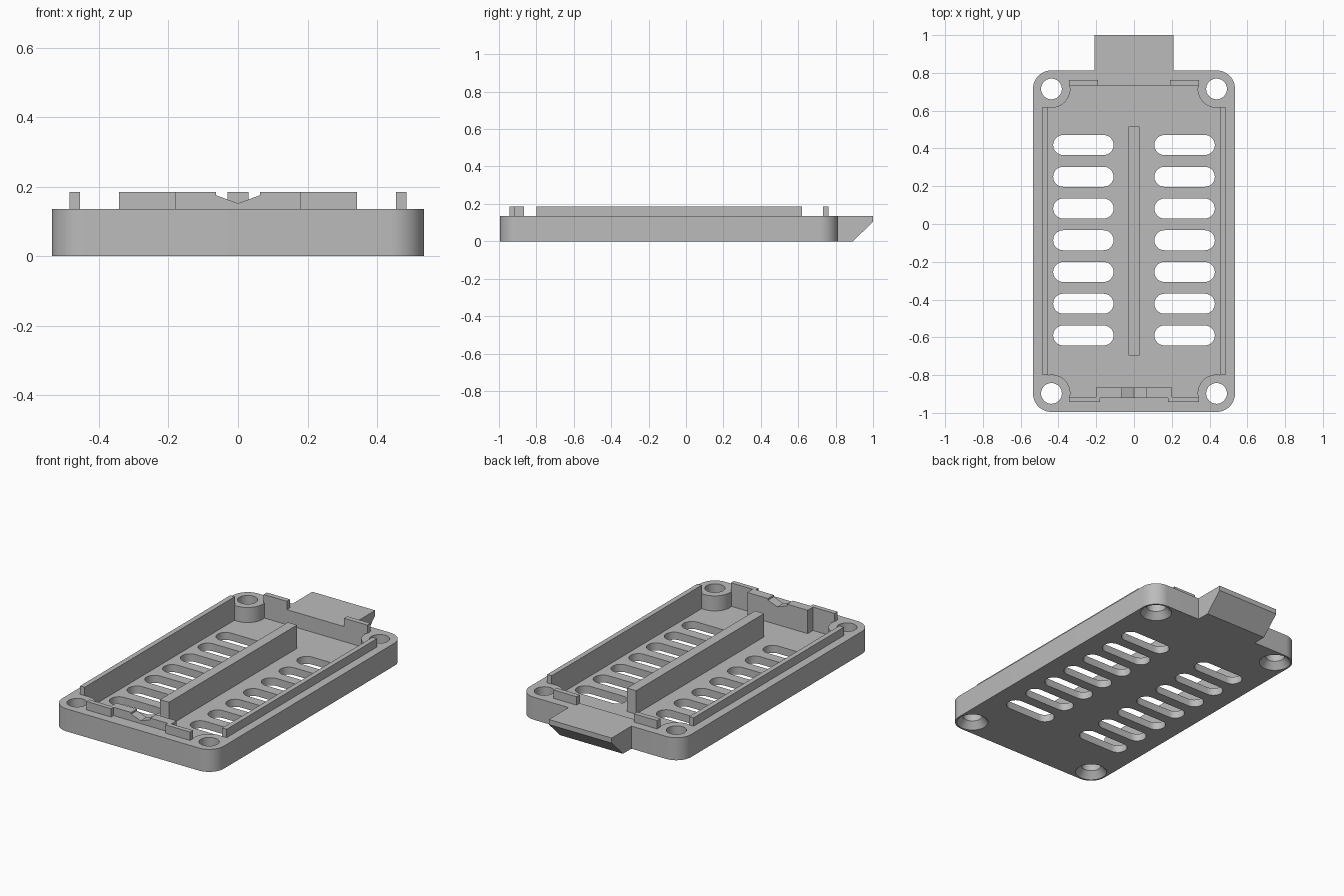
import bpy, bmesh, math

if "Cube" in bpy.data.objects:
    bpy.data.objects.remove(bpy.data.objects["Cube"])

grey = bpy.data.materials.new("plain grey")
grey.use_nodes = True
COLOUR = (0.5, 0.5, 0.5, 1)
grey.diffuse_color = COLOUR
grey.node_tree.nodes["Principled BSDF"].inputs["Base Color"].default_value = COLOUR

TOP, FLOOR, LIP = 0.135, 0.045, 0.185
SX, FRONT, BACK = 0.437, -0.897, 0.715    # screw hole centres
BOSS, INSET = 0.1, 0.018                  # boss radius, wall offset from hole centre
CORNERS = [(SX, BACK, 0), (-SX, BACK, 90), (-SX, FRONT, 180), (SX, FRONT, 270)]


def arc(cx, cy, r, start, end, n=14):
    angles = [math.radians(start + (end - start) * i / n) for i in range(n + 1)]
    return [(cx + r * math.cos(a), cy + r * math.sin(a)) for a in angles]


def ring(outline, z):
    return [(x, y, z) for x, y in outline]


def prism(outline, z0, z1):
    return [ring(outline, z0), ring(outline, z1)]


def box(x0, x1, y0, y1, z0, z1):
    return prism([(x0, y0), (x1, y0), (x1, y1), (x0, y1)], z0, z1)


def build(name, solids):
    """Each solid is a stack of rings, skinned and capped."""
    bm = bmesh.new()
    for rings in solids:
        loops = [[bm.verts.new(p) for p in r] for r in rings]
        n = len(loops[0])
        for low, high in zip(loops, loops[1:]):
            for i in range(n):
                j = (i + 1) % n
                bm.faces.new((low[i], low[j], high[j], high[i]))
        bm.faces.new(loops[0][::-1])
        bm.faces.new(loops[-1])
    bmesh.ops.recalc_face_normals(bm, faces=bm.faces)
    mesh = bpy.data.meshes.new(name)
    bm.to_mesh(mesh)
    bm.free()
    mesh.materials.append(grey)
    obj = bpy.data.objects.new(name, mesh)
    bpy.context.collection.objects.link(obj)
    return obj


def select(obj):
    bpy.ops.object.select_all(action='DESELECT')
    obj.select_set(True)
    bpy.context.view_layer.objects.active = obj


def cut(target, solids):
    cutter = build("cutter", solids)
    cutter.hide_render = True
    mod = target.modifiers.new("cut", 'BOOLEAN')
    mod.operation, mod.solver, mod.object = 'DIFFERENCE', 'EXACT', cutter
    select(target)
    bpy.ops.object.modifier_apply(modifier=mod.name)
    bpy.data.objects.remove(cutter)


# Tray body with rounded corners
outline = []
for x, y, a in CORNERS:
    outline += arc(x, y, 0.098, a, a + 90)
tray = build("tray", [prism(outline, 0, TOP)])

# Cavity that leaves a round boss in each corner
slack = math.degrees(math.asin(INSET / BOSS))
cavity = []
for x, y, a in CORNERS:
    cavity += arc(x, y, BOSS, a + 270 + slack, a + 180 - slack)
cut(tray, [prism(cavity, FLOOR, 0.3)])

# Countersunk screw holes and vent slots
cutters = []
for x, y, a in CORNERS:
    sections = [(0.098, -0.01), (0.088, 0), (0.055, 0.04), (0.055, 0.3)]
    cutters.append([ring(arc(x, y, r, 0, 360, 32)[:-1], z) for r, z in sections])
for row in range(7):
    y = 0.418 - 0.168 * row
    for side in (-1, 1):
        x = side * 0.268
        slot = arc(x + 0.107, y, 0.053, -90, 90) + arc(x - 0.107, y, 0.053, 90, 270)
        cutters.append(prism(slot, -0.05, 0.1))
cut(tray, cutters)
select(tray)
bpy.ops.object.shade_smooth_by_angle(angle=math.radians(30))

# Raised lips along the long walls, split lips on the short walls
for side, word in ((1, "left"), (-1, "right")):
    build(word + "_side_lip", [box(side * 0.455, side * 0.485, -0.8, 0.62, 0.12, LIP)])
    build(word + "_front_lip", [box(side * 0.18, side * 0.343, -0.943, -0.915, 0.12, LIP)])
    build(word + "_back_lip", [box(side * 0.19, side * 0.343, 0.733, 0.763, 0.12, LIP)])

# Centre rib
build("centre_rib", [box(-0.03, 0.03, -0.695, 0.515, 0.04, LIP)])

# Front block with a shallow V notch
right_half = [(0.2, 0.04), (0.2, LIP), (0.063, LIP), (0.063, 0.175)]
profile = right_half + [(0, 0.152)] + [(-x, z) for x, z in reversed(right_half)]
build("notched_block", [[[(x, y, z) for x, z in profile] for y in (-0.92, -0.865)]])

# Back tab with a chamfered underside
side_profile = [(0.8, 0), (0.893, 0), (1, 0.105), (1, TOP), (0.8, TOP)]
build("back_tab", [[[(x, y, z) for y, z in side_profile] for x in (-0.208, 0.208)]])
